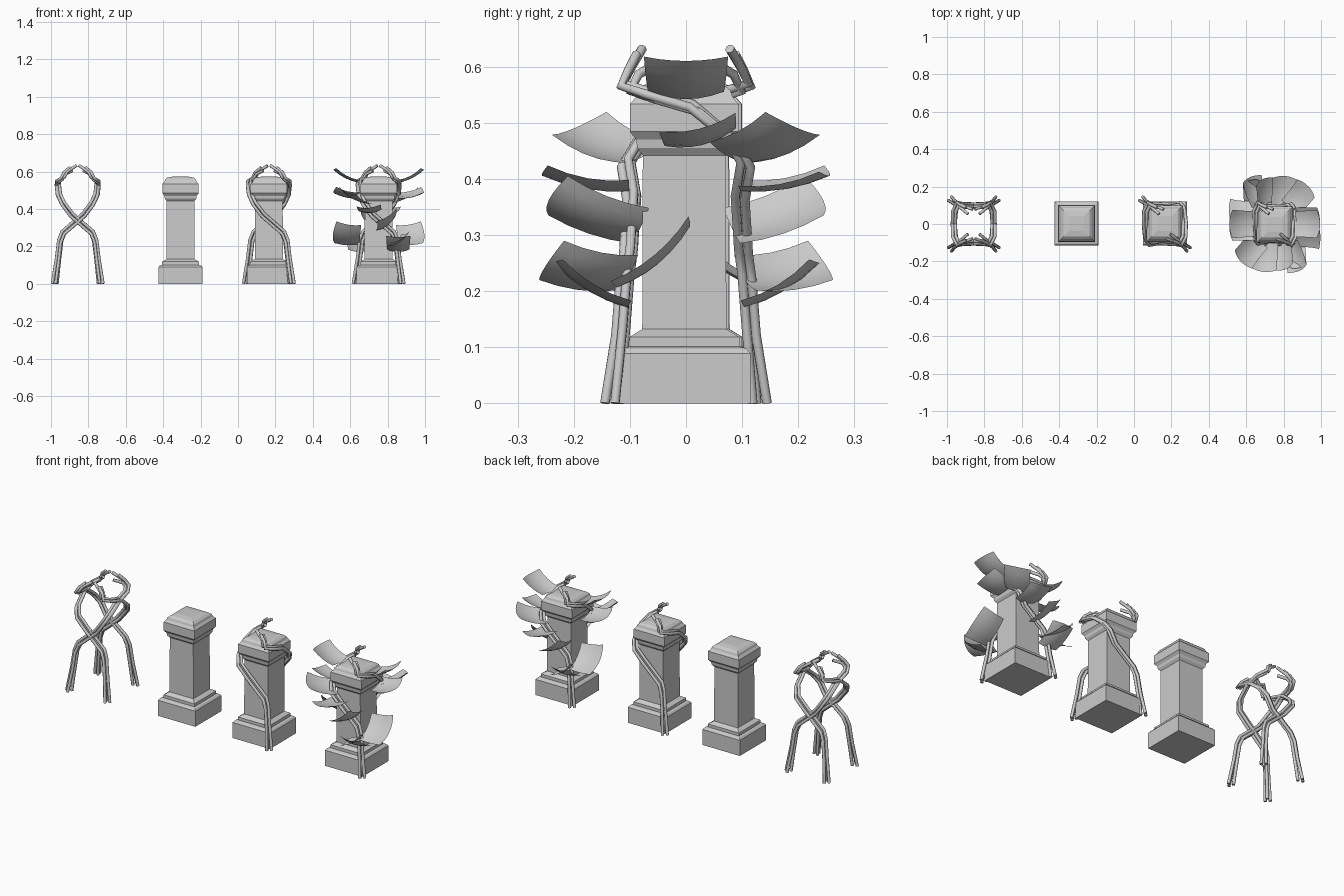
import bpy, math
from mathutils import Vector

if "Cube" in bpy.data.objects:
    bpy.data.objects.remove(bpy.data.objects["Cube"])

# pillar profile: half width, height
PROFILE = [(.118, 0), (.118, .089), (.110, .098), (.098, .101), (.098, .118), (.075, .132),
           (.074, .442), (.084, .455), (.086, .470), (.097, .484), (.097, .533), (.086, .546),
           (.082, .558), (.070, .568), (.040, .573)]
# main vine path: rises across the front, wraps the left side, curls over the top
VINE = [(.115, -.125, 0), (.100, -.112, .13), (.088, -.104, .23), (.070, -.098, .275),
        (-.040, -.092, .37), (-.085, -.102, .43), (-.106, -.075, .475), (-.112, -.010, .528),
        (-.110, .065, .550), (-.085, .112, .565), (-.070, .098, .595), (-.035, .080, .622)]
STRANDS = [(-.003, .004, 0), (.014, -.001, .005), (.002, -.013, -.009)]
# leaves: base point, azimuth, pitch, roll, length, width
LEAVES = [((.105, -.105, .170), -90, 31, 0, .155, .13),
          ((.085, -.105, .220), -72, 9, -33, .155, .13),
          ((.100, -.055, .250), 0, 6, -40, .145, .18),
          ((.040, -.085, .305), -85, 20, -35, .17, .13),
          ((-.040, -.100, .378), -95, 10, -5, .16, .13),
          ((-.085, -.085, .435), -130, 20, 18, .16, .14),
          ((-.105, -.028, .460), 178, 12, -14, .14, .14),
          ((-.115, 0, .542), 180, 28, 0, .145, .15)]


def mesh_object(name, verts, faces, smooth=False):
    me = bpy.data.meshes.new(name)
    me.from_pydata(verts, [], faces)
    me.update()
    ob = bpy.data.objects.new(name, me)
    bpy.context.collection.objects.link(ob)
    for p in me.polygons:
        p.use_smooth = smooth
    return ob


def pillar(name, cx, cy):
    verts, faces = [], []
    for w, z in PROFILE:
        verts += [(cx + sx * w, cy + sy * w, z) for sx, sy in ((-1, -1), (1, -1), (1, 1), (-1, 1))]
    n = len(PROFILE)
    for i in range(n - 1):
        for j in range(4):
            k = (j + 1) % 4
            faces.append((i * 4 + j, i * 4 + k, i * 4 + 4 + k, i * 4 + 4 + j))
    faces += [(3, 2, 1, 0), tuple(range(4 * n - 4, 4 * n))]
    mesh_object(name, verts, faces)


def vine(name, cx, sx, sy):
    cu = bpy.data.curves.new(name, 'CURVE')
    cu.dimensions = '3D'
    cu.bevel_depth, cu.bevel_resolution, cu.use_fill_caps = .0085, 2, True
    last = len(VINE) - 1
    for off in STRANDS:
        sp = cu.splines.new('POLY')
        sp.points.add(last)
        for i, p in enumerate(VINE):
            spread = 1.5 if i == 0 else 2 if i == last else 1
            q = Vector(p) + Vector(off) * spread
            if i == 0:
                q.z = 0
            sp.points[i].co = (cx + sx * q.x, sy * q.y, q.z, 1)
        sp.use_smooth = True
    ob = bpy.data.objects.new(name, cu)
    bpy.context.collection.objects.link(ob)


def leaf(name, cx, turn, base, az, pitch, roll, length, width):
    a, p, r = math.radians(az), math.radians(pitch), math.radians(roll)
    flat = Vector((math.cos(a), math.sin(a), 0))
    d = flat * math.cos(p) + Vector((0, 0, math.sin(p)))
    side = flat.cross(Vector((0, 0, 1)))
    up = side.cross(d)
    s = side * math.cos(r) + up * math.sin(r)
    n = s.cross(d)
    verts, faces, nu, nv = [], [], 5, 7
    for i in range(nu):
        u = i / (nu - 1)
        for j in range(nv):
            v = 2 * j / (nv - 1) - 1
            q = Vector(base) + d * length * (u - .08 * v * v * u) + s * v * width * .5 * (.9 + .1 * u)
            q += n * (.015 * v * v + .04 * (u - .5) ** 2 - .01)
            verts.append((cx + turn * q.x, turn * q.y, q.z))
    for i in range(nu - 1):
        for j in range(nv - 1):
            k = i * nv + j
            faces.append((k, k + 1, k + nv + 1, k + nv))
    mesh_object(name, verts, faces, True)


# bare vines, crossing on front and back
for sx in (1, -1):
    for sy in (1, -1):
        vine("bare_vine", -.857, sx, sy)

# plain pillar, pillar with vines, pillar with vines and leaves
pillar("plain_pillar", -.307, .003)
pillar("vine_pillar", .165, .002)
pillar("leafy_pillar", .752, -.003)
for cx in (.165, .752):
    for t in (1, -1):
        vine("climbing_vine", cx, t, t)
for t in (1, -1):
    for spec in LEAVES:
        leaf("leaf", .752, t, *spec)
